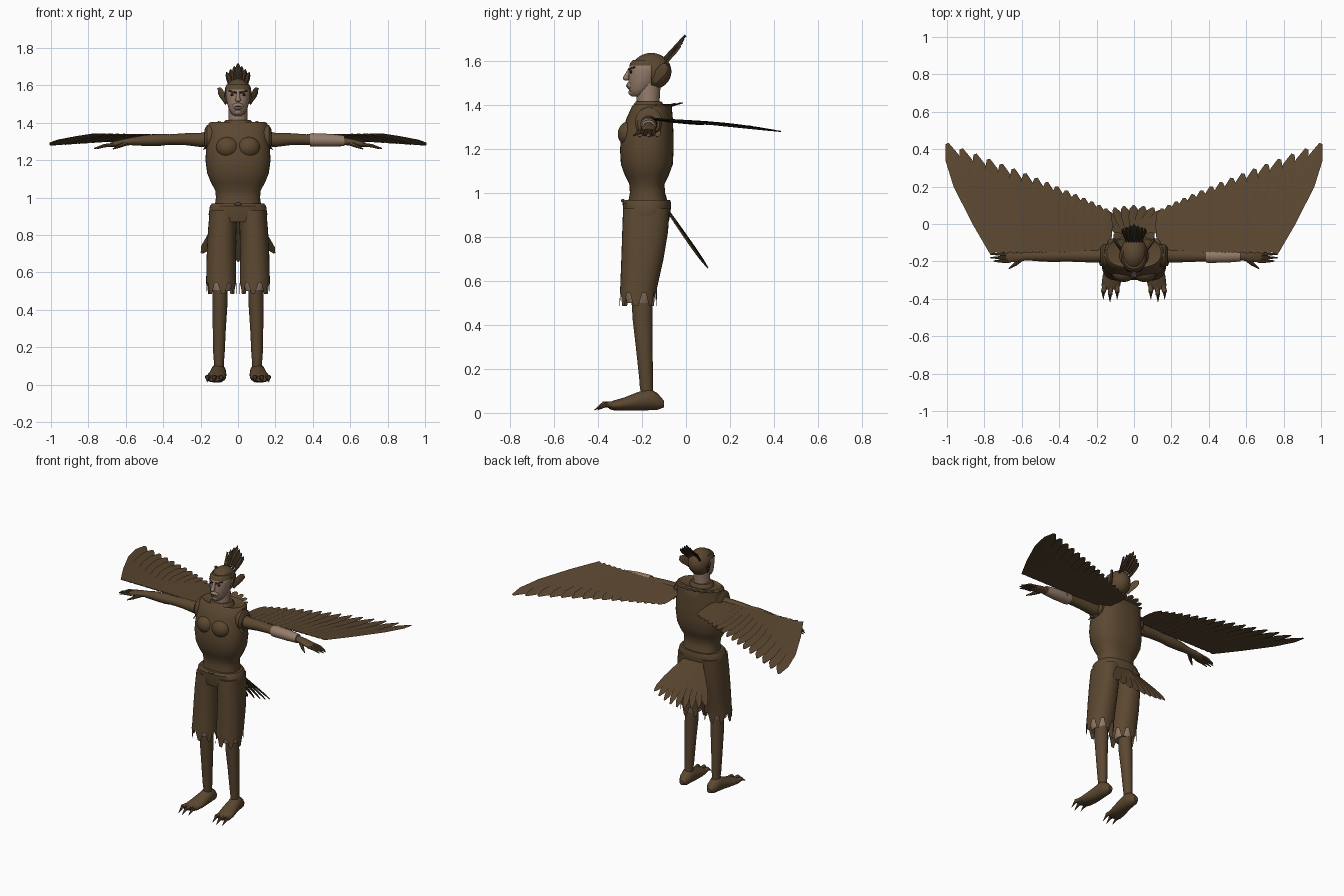
import bpy, bmesh, math
from math import sin, cos, pi, radians
from mathutils import Vector as V

old = bpy.data.objects.get("Cube")
if old:
    bpy.data.objects.remove(old, do_unlink=True)


def material(name, rgb):
    m = bpy.data.materials.new(name)
    m.use_nodes = True
    m.diffuse_color = (*rgb, 1)
    bsdf = m.node_tree.nodes["Principled BSDF"]
    bsdf.inputs["Base Color"].default_value = (*rgb, 1)
    bsdf.inputs["Roughness"].default_value = 0.8
    return m


BROWN = material("brown", (0.105, 0.064, 0.03))
SKIN = material("skin", (0.30, 0.20, 0.145))
DARK = material("dark_brown", (0.05, 0.03, 0.015))
BLACK = material("eye_black", (0.01, 0.008, 0.006))


def finish(name, bm, mat, mirror=False, angle=40):
    bmesh.ops.recalc_face_normals(bm, faces=bm.faces)
    me = bpy.data.meshes.new(name)
    bm.to_mesh(me)
    bm.free()
    me.materials.append(mat)
    me.shade_smooth()
    me.set_sharp_from_angle(angle=radians(angle))
    ob = bpy.data.objects.new(name, me)
    bpy.context.collection.objects.link(ob)
    if mirror:
        ob.modifiers.new("mirror", 'MIRROR').use_mirror_merge = False
    return ob


def loft(name, rings, mat, axis='z', mirror=False, n=28, power=2.0, jag=0):
    """Skin of rings (position, centre a, centre b, radius a, radius b) along an axis."""
    bm = bmesh.new()
    loops = []
    for k, (p, a, b, ra, rb) in enumerate(rings):
        loop = []
        for i in range(n):
            c, s = cos(2 * pi * i / n), sin(2 * pi * i / n)
            u = a + ra * math.copysign(abs(c) ** (2 / power), c)
            v = b + rb * math.copysign(abs(s) ** (2 / power), s)
            q = p + (jag * (i % 4 in (1, 2)) if k == 0 else 0)
            loop.append(bm.verts.new({'z': (u, v, q), 'x': (q, u, v), 'y': (u, q, v)}[axis]))
        loops.append(loop)
    for lo, hi in zip(loops, loops[1:]):
        for i in range(n):
            j = (i + 1) % n
            bm.faces.new((lo[i], lo[j], hi[j], hi[i]))
    if not jag:
        bm.faces.new(loops[0])
    bm.faces.new(loops[-1])
    return finish(name, bm, mat, mirror)


def ball(name, c, r, mat, mirror=False, cut=None):
    bm = bmesh.new()
    bmesh.ops.create_uvsphere(bm, u_segments=24, v_segments=16, radius=1)
    for v in bm.verts:
        v.co = V(c) + V(v.co[i] * r[i] for i in range(3))
    if cut:
        doomed = [f for f in bm.faces if cut(f.calc_center_median())]
        bmesh.ops.delete(bm, geom=doomed, context='FACES')
    return finish(name, bm, mat, mirror)


def blade(bm, base, tip, width, up=(0, 0, 1), bend=0, thick=0.003, root=0.6):
    """Thin feather with a raised quill line."""
    base, tip = V(base), V(tip)
    along = tip - base
    side = along.cross(V(up)).normalized()
    nor = side.cross(along).normalized()
    prev = None
    for t, w in ((0, root), (0.3, 0.85), (0.65, 1), (0.88, 0.8), (1, 0.2)):
        c = base + along * t + side * bend * sin(pi * t)
        ring = [bm.verts.new(c + d) for d in
                (side * width * w, nor * thick, -side * width * w, -nor * thick)]
        if prev:
            for i in range(4):
                bm.faces.new((prev[i], prev[i - 1], ring[i - 1], ring[i]))
        else:
            bm.faces.new(ring)
        prev = ring
    bm.faces.new(prev)


def spikes(name, items, mat, mirror=False, n=10):
    """Tapered limbs: (base, tip, base radius, tip radius)."""
    bm = bmesh.new()
    for base, tip, r1, r2 in items:
        base, tip = V(base), V(tip)
        d = tip - base
        new = bmesh.ops.create_cone(bm, cap_ends=True, segments=n, radius1=r1,
                                    radius2=r2, depth=d.length)["verts"]
        rot = d.to_track_quat('Z', 'Y')
        for v in new:
            v.co = rot @ v.co + (base + tip) / 2
    return finish(name, bm, mat, mirror)


# Torso, chest and collar
loft("torso", [(0.95, 0, -.172, .125, .092), (1.0, 0, -.175, .118, .08),
               (1.04, 0, -.178, .122, .08), (1.08, 0, -.178, .145, .1),
               (1.13, 0, -.178, .165, .118), (1.2, 0, -.178, .174, .122),
               (1.27, 0, -.175, .17, .118), (1.34, 0, -.165, .162, .105),
               (1.395, 0, -.155, .158, .09), (1.405, 0, -.155, .145, .08),
               (1.39, 0, -.165, .07, .06)], BROWN, n=40, power=2.4)
ball("chest", (.056, -.262, 1.268), (.062, .048, .056), BROWN, True)
loft("collar", [(1.37, 0, -.17, .085, .075), (1.405, 0, -.17, .075, .066),
                (1.415, 0, -.17, .065, .058)], BROWN)
loft("armhole", [(.14, -.17, 1.32, .06, .07), (.165, -.17, 1.32, .062, .068),
                 (.178, -.17, 1.315, .05, .052)], BROWN, 'x', True)

bm = bmesh.new()
for i in range(9):
    a = radians(5 + 170 * i / 8)
    out = V((cos(a) * 1.15, sin(a), 0))
    blade(bm, V((0, -.15, 1.385)) + out * .055, V((0, -.15, 1.395 + .015 * sin(a))) + out * .135,
          .024)
finish("back_ruff", bm, BROWN)

bm = bmesh.new()
for y in (-.21, -.17, -.13):
    blade(bm, (.155, y, 1.30), (.185, y, 1.255), .016, up=(1, 0, .3))
finish("armpit_feathers", bm, BROWN, True)

# Trousers with ragged hem, skin below
loft("hips", [(0.87, 0, -.178, .15, .1), (0.91, 0, -.178, .157, .108),
              (0.955, 0, -.178, .15, .11), (0.968, 0, -.175, .14, .102)], BROWN, n=40, power=2.3)
loft("trouser_leg", [(0.485, .09, -.218, .082, .084), (0.57, .09, -.215, .08, .084),
                     (0.7, .089, -.198, .078, .096), (0.82, .085, -.186, .076, .104),
                     (0.93, .077, -.18, .074, .106)], BROWN, 'z', True, 32, 2.3, jag=.06)
loft("thigh", [(0.5, .092, -.212, .05, .056), (0.56, .092, -.21, .068, .072),
               (0.88, .083, -.19, .068, .085)], SKIN, 'z', True)
ball("waist_knot", (0, -.287, .965), (.02, .008, .008), BROWN)

# Shins and clawed feet
loft("shin", [(0.07, .102, -.175, .026, .028), (0.12, .102, -.18, .026, .03),
              (0.15, .102, -.181, .03, .031), (0.3, .1, -.19, .035, .038),
              (0.42, .097, -.197, .04, .045), (0.56, .094, -.203, .04, .048)], BROWN, 'z', True)
loft("foot", [(-.10, .103, .04, .015, .015), (-.13, .103, .052, .035, .038),
              (-.17, .105, .062, .042, .05), (-.22, .108, .052, .046, .042),
              (-.28, .116, .04, .052, .03), (-.33, .124, .034, .05, .022),
              (-.35, .126, .032, .036, .014)], BROWN, 'y', True)
toes = [(.09, -.365), (.128, -.38), (.164, -.365)]
spikes("toes", [((.122 + (x - .128) * .8, -.31, .034), (x, y, .04), .018, .012)
                for x, y in toes], BROWN, True)
spikes("claws", [((x, y + .01, .042), (x, y - .038, .012), .012, .001) for x, y in toes]
       + [((.103, -.12, .05), (.103, -.10, .025), .012, .001)], DARK, True)

# Arms, hands and bandage
loft("arm", [(.13, -.168, 1.318, .04, .042), (.2, -.168, 1.308, .038, .038),
             (.28, -.168, 1.312, .036, .032), (.37, -.168, 1.31, .032, .028),
             (.42, -.168, 1.308, .036, .032), (.5, -.168, 1.305, .032, .029),
             (.575, -.17, 1.3, .024, .02), (.62, -.17, 1.293, .033, .018),
             (.67, -.17, 1.284, .035, .015), (.685, -.17, 1.281, .026, .01)], BROWN, 'x', True)
fingers = [(-.198, .75), (-.18, .768), (-.161, .77), (-.144, .755)]
spikes("fingers", [((.665, y, 1.283), (.715, y, 1.277), .01, .009) for y, e in fingers]
       + [((.715, y, 1.277), (e, y, 1.262), .009, .003) for y, e in fingers]
       + [((.6, -.185, 1.29), (.635, -.215, 1.275), .013, .01),
          ((.635, -.215, 1.275), (.668, -.238, 1.26), .01, .003)], BROWN, True, 8)
loft("bandage", [(.385, -.17, 1.308, .036, .034), (.4, -.17, 1.308, .038, .036),
                 (.5, -.17, 1.306, .036, .034), (.57, -.17, 1.303, .03, .028)], SKIN, 'x')

# Wings: a fan of overlapping feathers along each arm
bm = bmesh.new()
COUNT = 16
for i in range(COUNT):
    t = i / (COUNT - 1)
    x = .15 + .53 * t + .32 * t * t
    y = .07 + .36 * max(0, (x - .13) / .87) ** .9
    lift = .012 * sin(pi * t)
    blade(bm, (.15 + .585 * t, -.15, 1.332 + .006 * t), (x, y, 1.33 - .09 * (y + .13) + lift),
          .036 + .012 * t, up=(-.16, 0, 1), bend=.018 * t, root=.75)
finish("wing", bm, BROWN, True, 15)

# Tail fan
bm = bmesh.new()
down = V((0, .18, -.26)).normalized()
for k in range(-4, 5):
    a = radians(k * 7.5)
    base = V((k * .011, -.085, .925 - abs(k) * .002))
    tip = base + (down * cos(a) + V((sin(a), 0, 0))) * (.325 - .006 * abs(k))
    blade(bm, base, tip, .03, up=(.08, .26, .18))
finish("tail", bm, BROWN, angle=15)

# Head and face
loft("neck", [(1.37, 0, -.17, .056, .052), (1.42, 0, -.172, .05, .052),
              (1.5, 0, -.17, .05, .055)], SKIN)
loft("face", [(1.437, 0, -.225, .018, .02), (1.447, 0, -.218, .034, .036),
              (1.475, 0, -.205, .05, .056), (1.51, 0, -.193, .06, .068),
              (1.55, 0, -.188, .066, .072), (1.585, 0, -.183, .065, .072),
              (1.6, 0, -.18, .055, .06)], SKIN)
ball("hair", (0, -.158, 1.552), (.073, .092, .084), BROWN,
     cut=lambda c: c.y < -.165 and c.z < 1.58)
loft("hairline", [(1.578, 0, -.178, .069, .079), (1.59, 0, -.176, .068, .078),
                  (1.605, 0, -.17, .06, .07)], BROWN)
spikes("nose", [((0, -.252, 1.565), (0, -.272, 1.525), .008, .013)], SKIN)
ball("nose_tip", (0, -.272, 1.522), (.015, .015, .012), SKIN)
ball("muzzle", (0, -.243, 1.488), (.032, .028, .022), SKIN)
ball("chin", (0, -.24, 1.457), (.024, .022, .018), SKIN)
ball("mouth", (0, -.267, 1.486), (.02, .006, .003), DARK)
ball("eye", (.028, -.246, 1.55), (.013, .01, .008), BLACK, True)
spikes("brow", [((.01, -.259, 1.561), (.05, -.234, 1.572), .006, .004)], DARK, True)
bm = bmesh.new()
blade(bm, (.06, -.15, 1.51), (.106, -.085, 1.583), .026, up=(1, -.6, 0), thick=.008, root=.8)
finish("ear", bm, BROWN, True)

# Head crest
bm = bmesh.new()
for k in range(-3, 4):
    blade(bm, (k * .013, -.095, 1.615 - .003 * k * k),
          (k * .02, -.002 - abs(k) * .008, 1.716 - .016 * abs(k)), .014,
          up=(k * .25, -.7, .7), thick=.006, root=.4)
finish("crest", bm, DARK)
